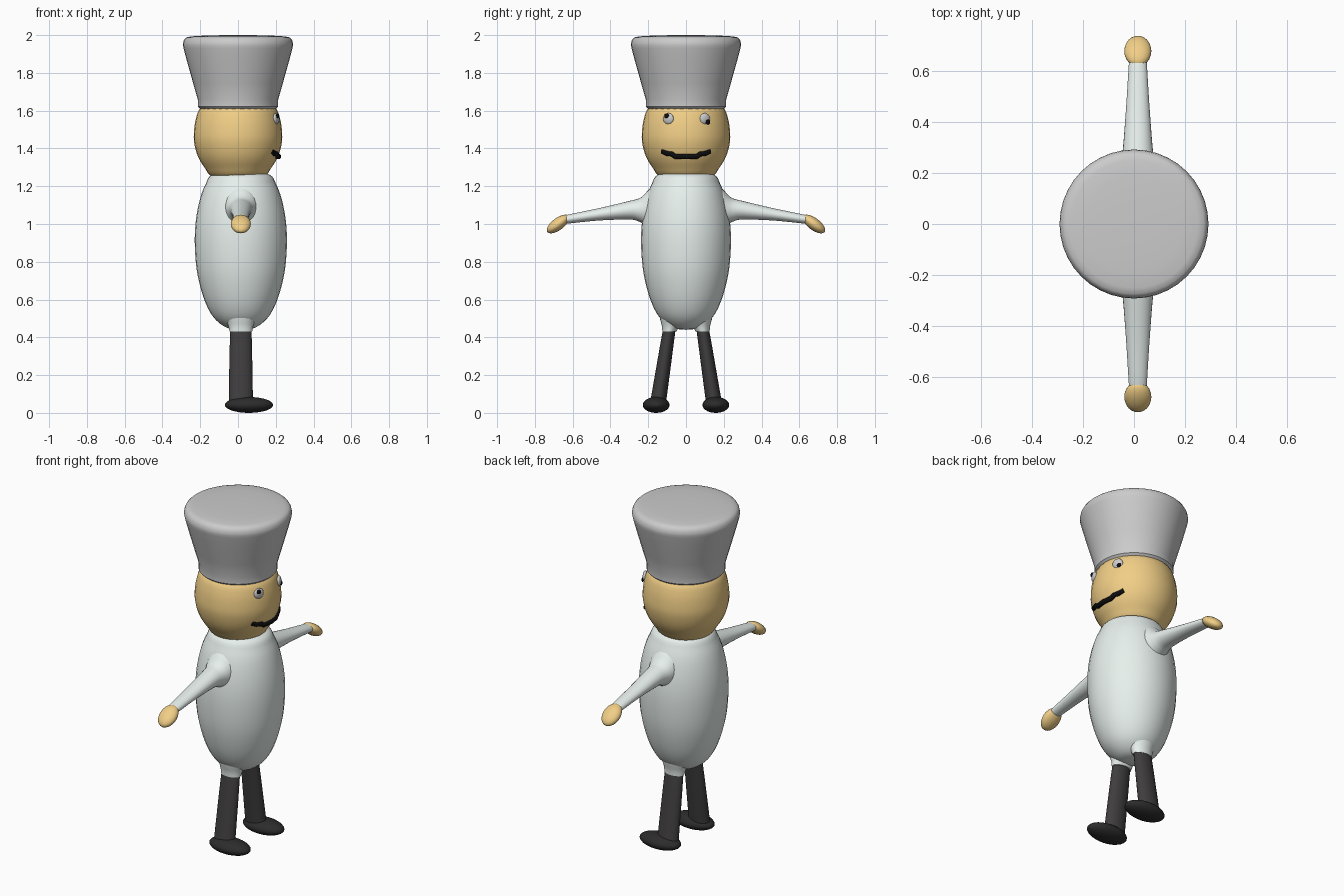
import bpy, bmesh
from math import sin, cos, pi, sqrt, radians, atan2
from mathutils import Vector, Matrix

if "Cube" in bpy.data.objects:
    bpy.data.objects.remove(bpy.data.objects["Cube"])


def material(name, rgb):
    m = bpy.data.materials.new(name)
    m.diffuse_color = (*rgb, 1)
    m.use_nodes = True
    m.node_tree.nodes["Principled BSDF"].inputs["Base Color"].default_value = m.diffuse_color
    return m


SKIN = material("skin", (0.88, 0.62, 0.24))
COAT = material("coat", (0.80, 0.87, 0.84))
TROUSER = material("trousers", (0.05, 0.047, 0.049))
SHOE = material("shoe", (0.025, 0.025, 0.025))
BLACK = material("black", (0.004, 0.004, 0.004))


def smooth_path(pts, steps=4):
    """Catmull-Rom interpolation through tuples of any size."""
    p = [Vector(a) for a in pts]
    p = [p[0]] + p + [p[-1]]
    out = []
    for i in range(1, len(p) - 2):
        a, b, c, d = p[i - 1:i + 3]
        for k in range(steps):
            t = k / steps
            out.append(0.5 * (2 * b + (c - a) * t + (2 * a - 5 * b + 4 * c - d) * t * t
                              + (3 * b - a - 3 * c + d) * t ** 3))
    return out + [p[-2]]


def finish(bm, name, mat, angle=50):
    bmesh.ops.remove_doubles(bm, verts=bm.verts, dist=1e-5)
    bmesh.ops.recalc_face_normals(bm, faces=bm.faces)
    me = bpy.data.meshes.new(name)
    bm.to_mesh(me)
    bm.free()
    ob = bpy.data.objects.new(name, me)
    bpy.context.collection.objects.link(ob)
    if mat:
        me.materials.append(mat)
    bpy.ops.object.select_all(action='DESELECT')
    ob.select_set(True)
    bpy.context.view_layer.objects.active = ob
    bpy.ops.object.shade_smooth_by_angle(angle=radians(angle))
    return ob


def loft(name, sections, mat, side=None, n=32, steps=4, angle=50):
    """Elliptical rings: (centre x, y, z, radius x, other radius).
    side None: rings lie flat; side +-1: rings face along y and y is mirrored."""
    bm = bmesh.new()
    rings = []
    for s in smooth_path(sections, steps):
        cx, cy, cz, ra, rb = s
        ring = []
        for i in range(n):
            a, b = max(ra, 0) * cos(2 * pi * i / n), max(rb, 0) * sin(2 * pi * i / n)
            co = (cx + a, cy + b, cz) if side is None else (cx + a, cy * side, cz + b)
            ring.append(bm.verts.new(co))
        rings.append(ring)
    for r, q in zip(rings, rings[1:]):
        for i in range(n):
            j = (i + 1) % n
            bm.faces.new((r[i], r[j], q[j], q[i]))
    bm.faces.new(rings[0])
    bm.faces.new(rings[-1])
    return finish(bm, name, mat, angle)


def lathe(name, profile, mat, cx=0, sy=1.0, **kw):
    return loft(name, [(cx, 0, z, r, r * sy) for r, z in profile], mat, **kw)


def ellipsoid(name, loc, radii, mat, rot=None):
    bm = bmesh.new()
    bmesh.ops.create_uvsphere(bm, u_segments=24, v_segments=14, radius=1)
    m = Matrix.Translation(loc) @ (rot or Matrix()) @ Matrix.Diagonal((*radii, 1))
    bmesh.ops.transform(bm, matrix=m, verts=bm.verts)
    return finish(bm, name, mat, 80)


# Tall flared hat
lathe("hat", [(0, 1.605), (0.195, 1.605), (0.213, 1.66), (0.264, 1.84), (0.288, 1.93),
              (0.291, 1.955), (0.282, 1.98), (0.25, 1.993), (0.12, 1.999), (0, 2.0)],
      None, n=40, steps=2, angle=40)

# Head and egg-shaped coat
lathe("head", [(0, 1.24), (0.13, 1.248), (0.178, 1.30), (0.213, 1.36), (0.232, 1.43),
               (0.233, 1.49), (0.222, 1.56), (0.197, 1.615), (0.12, 1.66), (0, 1.67)], SKIN)
lathe("coat_body", [(0, 0.44), (0.07, 0.449), (0.13, 0.49), (0.172, 0.55), (0.207, 0.64),
                    (0.234, 0.76), (0.244, 0.9), (0.238, 1.02), (0.217, 1.13),
                    (0.187, 1.21), (0.146, 1.264), (0, 1.28)], COAT, cx=0.015, sy=0.975)

# Limbs on both sides
for s, tag in ((-1, "right"), (1, "left")):
    loft(tag + "_sleeve", [(0.015, y, z, rx, rz) for y, z, rx, rz in (
        (0.14, 1.10, 0.10, 0.135), (0.195, 1.085, 0.085, 0.10), (0.222, 1.077, 0.075, 0.078),
        (0.25, 1.074, 0.066, 0.061), (0.30, 1.073, 0.058, 0.049), (0.455, 1.052, 0.046, 0.033),
        (0.60, 1.030, 0.037, 0.025), (0.645, 1.022, 0.034, 0.022))], COAT, side=s, n=24)
    ellipsoid(tag + "_hand", (0.015, s * 0.677, 1.0), (0.053, 0.071, 0.032), SKIN,
              Matrix.Rotation(-s * atan2(0.085, 0.115), 4, 'X'))
    loft(tag + "_coat_hem", [(0.015, s * y, z, rx, ry) for y, z, rx, ry in (
        (0.06, 0.56, 0.11, 0.09), (0.072, 0.50, 0.082, 0.066),
        (0.081, 0.46, 0.066, 0.047), (0.088, 0.43, 0.060, 0.037))], COAT, n=24)
    loft(tag + "_leg", [(0.015, s * y, z, rx, ry) for y, z, rx, ry in (
        (0.085, 0.45, 0.054, 0.033), (0.092, 0.42, 0.057, 0.034), (0.118, 0.25, 0.061, 0.038),
        (0.147, 0.06, 0.064, 0.042))], TROUSER, n=24)
    ellipsoid(tag + "_shoe", (0.058, s * 0.158, 0.042), (0.128, 0.071, 0.042), SHOE)

# Eyes with off-centre pupils
for tag, y, py, pz in (("right", -0.093, -0.103, 1.573), ("left", 0.10, 0.116, 1.54)):
    turn = Matrix.Rotation(atan2(y, 0.195), 4, 'Z')
    x = sqrt(0.222 ** 2 - y * y)
    ellipsoid(tag + "_eye", (x, y, 1.557), (0.014, 0.030, 0.030), None, turn)
    ellipsoid(tag + "_pupil", (sqrt(0.234 ** 2 - py * py), py, pz), (0.007, 0.013, 0.013),
              BLACK, turn)

# Curved moustache hugging the face
half = [(0.125, 1.386, 0.216), (0.10, 1.374, 0.216), (0.075, 1.371, 0.216),
        (0.055, 1.357, 0.215), (0.0, 1.357, 0.215)]
pts = [(-y, z, r) for y, z, r in half] + half[-2::-1]
cu = bpy.data.curves.new("moustache", 'CURVE')
cu.dimensions = '3D'
cu.bevel_depth = 0.014
cu.bevel_resolution = 3
cu.use_fill_caps = True
sp = cu.splines.new('POLY')
sp.points.add(len(pts) - 1)
for p, (y, z, r) in zip(sp.points, pts):
    p.co = (sqrt(r * r - y * y), y, z, 1)
cu.materials.append(BLACK)
bpy.context.collection.objects.link(bpy.data.objects.new("moustache", cu))
